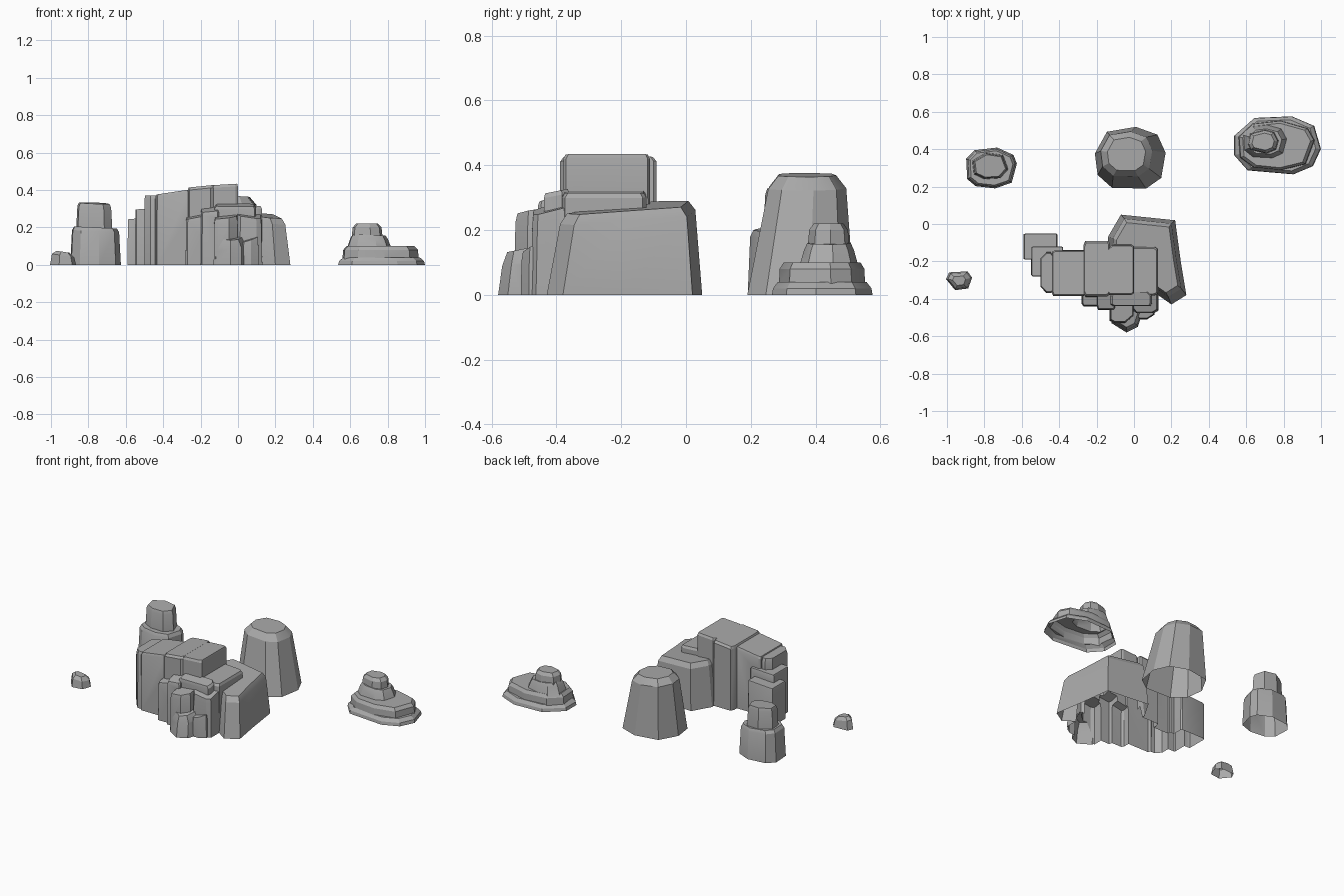
import bpy, bmesh, math, random
from mathutils import Vector

random.seed(4)
cube = bpy.data.objects.get("Cube")
if cube:
    bpy.data.objects.remove(cube, do_unlink=True)

grey = (0.4, 0.4, 0.4, 1)
stone = bpy.data.materials.new("grey stone")
stone.use_nodes = True
stone.diffuse_color = grey
stone.node_tree.nodes["Principled BSDF"].inputs["Base Color"].default_value = grey


def rock(name, outline, height, bottom=0, taper=0.96, crown=0.88, worn=0.02,
         rise_right=0, rise_back=0, shift=(0, 0)):
    """Solid with a foot ring, a shoulder ring and a smaller crown ring.
    The rise values tilt the shoulder and the crown."""
    xs, ys = zip(*outline)
    middle = Vector((min(xs) + max(xs), min(ys) + max(ys))) / 2
    bm = bmesh.new()
    rings = []
    for z, scale, tilt in ((bottom, 1, 0), (height - worn, taper, 1), (height, crown, 1)):
        ring = []
        for point in outline:
            offset = (Vector(point) - middle) * scale
            place = middle + offset + Vector(shift) * tilt
            lift = tilt * (offset.x * rise_right + offset.y * rise_back)
            ring.append(bm.verts.new((place.x, place.y, z + lift)))
        rings.append(ring)
    count = len(outline)
    for low, high in zip(rings, rings[1:]):
        for i in range(count):
            j = (i + 1) % count
            bm.faces.new((low[i], low[j], high[j], high[i]))
    bm.faces.new(rings[0])
    bm.faces.new(rings[-1])
    bmesh.ops.recalc_face_normals(bm, faces=bm.faces)
    mesh = bpy.data.meshes.new(name)
    bm.to_mesh(mesh)
    bm.free()
    mesh.materials.append(stone)
    obj = bpy.data.objects.new(name, mesh)
    bpy.context.collection.objects.link(obj)
    return obj


def pillar(name, left, right, front, back, height, chip=0.02, **shape):
    """Upright block with unevenly chipped corners."""
    corners = [Vector(c) for c in ((left, front), (right, front), (right, back), (left, back))]
    outline = []
    for i, corner in enumerate(corners):
        for other in (corners[i - 1], corners[(i + 1) % 4]):
            step = (other - corner).normalized() * chip * random.uniform(0.3, 1.2)
            outline.append(corner + step)
    return rock(name, outline, height, worn=chip * 0.7, **shape)


def boulder(name, center, width, depth, height, sides=9, turn=0, **shape):
    """Roundish rock on an uneven polygon that fills its width and depth."""
    outline = []
    for i in range(sides):
        angle = math.tau * (i + random.uniform(-0.2, 0.2)) / sides + turn
        c, s = math.cos(angle), math.sin(angle)
        # Exponent below one squares off the ellipse
        x = math.copysign(abs(c) ** 0.8, c) * width / 2
        y = math.copysign(abs(s) ** 0.8, s) * depth / 2
        outline.append(Vector(center) + Vector((x, y)))
    return rock(name, outline, height, **shape)


def fuse(name, parts):
    """Unite the parts into one hollow shell that is open on the ground."""
    base = parts[0]
    base.name = name
    bpy.ops.object.select_all(action="DESELECT")
    base.select_set(True)
    bpy.context.view_layer.objects.active = base
    for part in parts[1:]:
        union = base.modifiers.new("union", "BOOLEAN")
        union.operation = "UNION"
        union.solver = "EXACT"
        union.object = part
        bpy.ops.object.modifier_apply(modifier=union.name)
        bpy.data.objects.remove(part, do_unlink=True)
    bm = bmesh.new()
    bm.from_mesh(base.data)
    floor = [f for f in bm.faces if all(v.co.z < 0.001 for v in f.verts)]
    bmesh.ops.delete(bm, geom=floor, context="FACES")
    bm.to_mesh(base.data)
    bm.free()
    bpy.ops.object.shade_smooth_by_angle(angle=math.radians(25))


# Cliff: rounded shoulder on the right
cliff = [rock("shoulder",
              [(0.1, -0.36), (0.2, -0.43), (0.28, -0.38), (0.25, -0.2), (0.22, 0.02),
               (-0.07, 0.05), (-0.14, -0.07), (-0.12, -0.36)],
              height=0.27, taper=0.87, crown=0.78, worn=0.03,
              rise_right=-0.08, rise_back=0.06, shift=(0, 0.01))]

# Cliff: tall columns along the ridge
cliff += [
    pillar("crown_column", left=-0.14, right=0, front=-0.38, back=-0.11,
           height=0.43, taper=0.99, crown=0.94, rise_right=0.06),
    pillar("crown_column_left", left=-0.27, right=-0.13, front=-0.39, back=-0.09,
           height=0.42, taper=0.99, crown=0.92, rise_right=0.1),
    pillar("crown_step", left=-0.1, right=0.13, front=-0.385, back=-0.12,
           height=0.32, taper=0.98, crown=0.92, rise_right=-0.06),
    pillar("ridge_column", left=-0.44, right=-0.25, front=-0.385, back=-0.14,
           height=0.39, taper=0.99, crown=0.94, rise_right=0.15),
    pillar("ridge_end", left=-0.5, right=-0.42, front=-0.37, back=-0.15,
           height=0.37, chip=0.03, taper=0.99, crown=0.92)]

# Cliff: descending steps at the left end
cliff += [
    pillar("left_step_upper", left=-0.55, right=-0.38, front=-0.28, back=-0.12,
           height=0.3, chip=0.01, taper=0.99, crown=0.96, rise_right=0.04),
    pillar("left_step_lower", left=-0.59, right=-0.41, front=-0.19, back=-0.05,
           height=0.25, chip=0.01, taper=0.99, crown=0.96, rise_right=0.06)]

# Cliff: lower buttresses on the front
cliff += [
    pillar("ledge_left", left=-0.28, right=-0.18, front=-0.44, back=-0.34,
           height=0.26, rise_right=0.2, rise_back=0.2),
    pillar("ledge_middle", left=-0.2, right=-0.1, front=-0.46, back=-0.34,
           height=0.3, rise_right=0.1, rise_back=0.3),
    pillar("ledge_upper", left=-0.13, right=0.1, front=-0.44, back=-0.36,
           height=0.32, rise_back=0.2),
    pillar("front_tower", left=-0.13, right=0, front=-0.53, back=-0.37,
           height=0.26, chip=0.04, rise_right=0.1, rise_back=0.15),
    pillar("right_tower", left=-0.01, right=0.13, front=-0.48, back=-0.33,
           height=0.27, chip=0.04, taper=0.92, rise_right=-0.15, rise_back=0.25),
    pillar("right_foot", left=0.01, right=0.11, front=-0.51, back=-0.4,
           height=0.14, chip=0.04, rise_right=0.3, rise_back=0.2),
    rock("front_nose",
         [(-0.04, -0.58), (0.02, -0.55), (0.05, -0.46), (-0.13, -0.46), (-0.12, -0.53)],
         height=0.14, crown=0.7, worn=0.04, rise_back=0.2, shift=(0, 0.01))]
fuse("cliff", cliff)

# Boulder behind the cliff, with a rounded top
fuse("rear_boulder", [
    boulder("body", center=(-0.02, 0.35), width=0.38, depth=0.34, height=0.37,
            taper=0.73, crown=0.54, worn=0.04, turn=0.2, rise_right=-0.06,
            shift=(-0.02, 0.02))])

# Stepped stack at the left rear
fuse("left_stack", [
    boulder("stack_base", center=(-0.765, 0.3), width=0.28, depth=0.22, height=0.2,
            taper=0.93, crown=0.84, rise_right=-0.05),
    boulder("stack_top", center=(-0.77, 0.31), width=0.22, depth=0.16, height=0.33,
            taper=0.84, crown=0.76, sides=7, rise_right=-0.04, rise_back=0.06)])

# Layered low mound at the right rear
fuse("right_mound", [
    boulder("skirt", center=(0.765, 0.42), width=0.47, depth=0.32, height=0.04,
            taper=0.98, crown=0.88),
    boulder("base", center=(0.76, 0.42), width=0.42, depth=0.27, height=0.1,
            taper=0.97, crown=0.88),
    boulder("upper_step", center=(0.7, 0.44), width=0.25, depth=0.19, height=0.16,
            bottom=0.08, taper=0.82, crown=0.72, rise_right=-0.05),
    boulder("cap", center=(0.69, 0.44), width=0.18, depth=0.14, height=0.22,
            bottom=0.09, taper=0.86, crown=0.66, sides=8)])

# Loose pebble
fuse("pebble", [
    boulder("body", center=(-0.935, -0.3), width=0.14, depth=0.11, height=0.07,
            taper=0.85, crown=0.5, sides=6, turn=0.1, rise_right=-0.15)])
